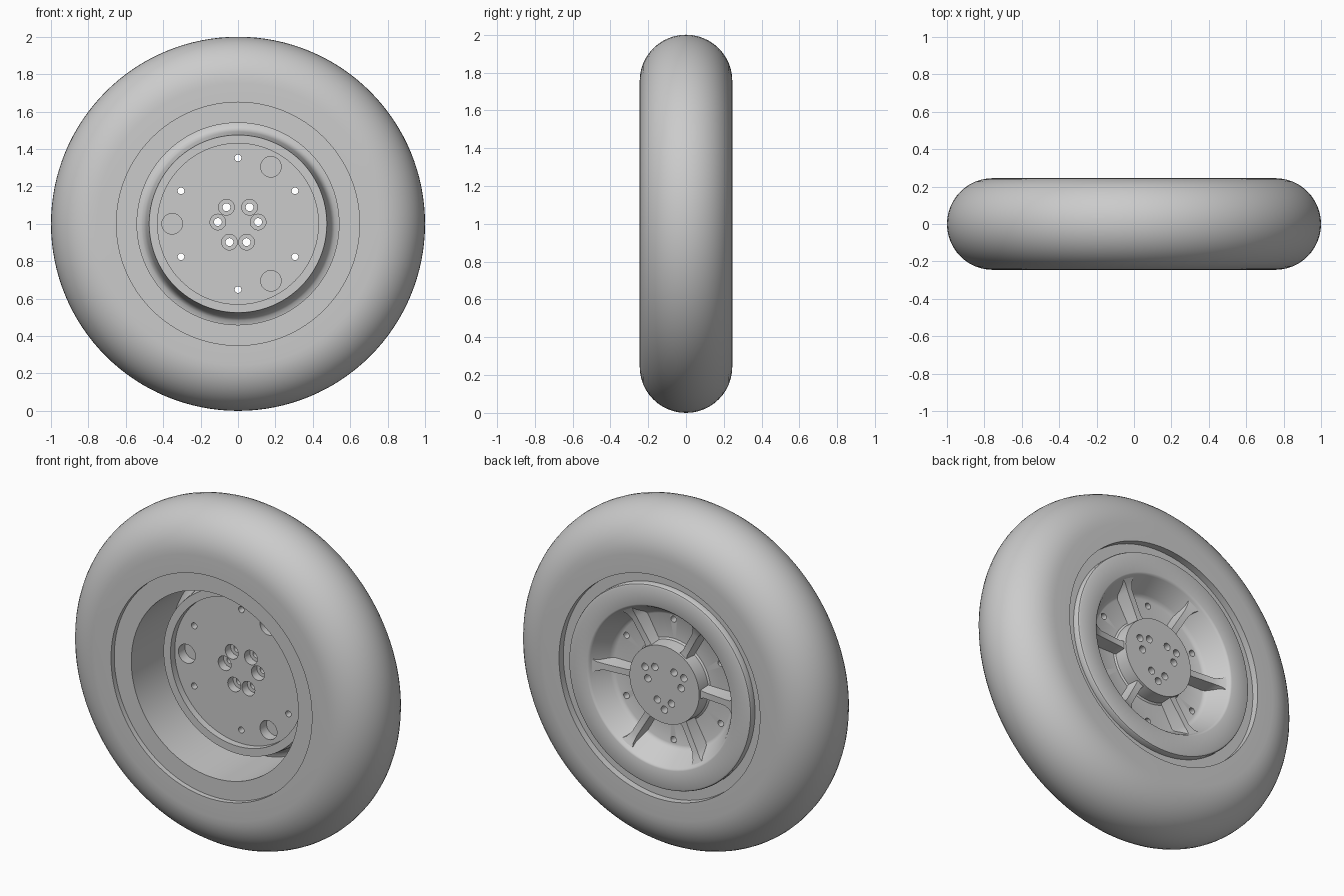
import bpy
import bmesh
from math import sin, cos, pi, radians
from mathutils import Matrix, Vector

cube = bpy.data.objects.get("Cube")
if cube:
    bpy.data.objects.remove(cube)

grey = bpy.data.materials.new("plain grey")
grey.use_nodes = True
grey.diffuse_color = (0.6, 0.6, 0.6, 1)
grey.node_tree.nodes["Principled BSDF"].inputs["Base Color"].default_value = (0.6, 0.6, 0.6, 1)

AXLE = Vector((0, 0, 1))


def lathe(bm, profile, steps, centre=AXLE):
    """Spin a closed (radius, y) outline about a y-parallel axis."""
    verts = [bm.verts.new(centre + Vector((r, y, 0))) for r, y in profile]
    edges = []
    for a, b in zip(verts, verts[1:] + verts[:1]):
        if a.co.x - centre.x > 1e-6 or b.co.x - centre.x > 1e-6:
            edges.append(bm.edges.new((a, b)))
    bmesh.ops.spin(bm, geom=verts + edges, cent=centre, axis=(0, 1, 0),
                   angle=2 * pi, steps=steps)


def finish(bm, name):
    bmesh.ops.remove_doubles(bm, verts=bm.verts, dist=1e-5)
    bmesh.ops.recalc_face_normals(bm, faces=bm.faces)
    mesh = bpy.data.meshes.new(name)
    bm.to_mesh(mesh)
    bm.free()
    obj = bpy.data.objects.new(name, mesh)
    mesh.materials.append(grey)
    bpy.context.collection.objects.link(obj)
    return obj


def select(obj):
    bpy.ops.object.select_all(action='DESELECT')
    obj.select_set(True)
    bpy.context.view_layer.objects.active = obj


def smooth(obj, angle=35):
    select(obj)
    bpy.ops.object.shade_smooth_by_angle(angle=radians(angle))


def polar(radius, degrees):
    a = radians(degrees)
    return AXLE + Vector((radius * cos(a), 0, radius * sin(a)))


# Tyre: round tread, flat sidewalls
half = 0.245
arc = [(0.755 + half * cos(t), half * sin(t))
       for t in (pi * (i / 24 - 0.5) for i in range(25))]
bm = bmesh.new()
lathe(bm, [(0.65, -half)] + arc + [(0.65, half)], 128)
smooth(finish(bm, "tyre"))

# Wheel body: dished disc, deep front well, back flange and hub boss
front = [(0, 0.03), (0.43, 0.03), (0.43, -0.01), (0.475, -0.01), (0.492, 0.11),
         (0.502, 0.14), (0.518, 0.155), (0.54, 0.16), (0.54, -0.215), (0.66, -0.215)]
back = [(0.66, 0.205), (0.59, 0.205), (0.59, 0.232), (0.586, 0.241), (0.576, 0.245),
        (0.472, 0.245), (0.464, 0.242), (0.458, 0.234), (0.40, 0.135), (0.391, 0.122),
        (0.376, 0.115), (0.24, 0.115), (0.23, 0.122), (0.225, 0.2), (0, 0.2)]
bm = bmesh.new()
lathe(bm, front + back, 96)
wheel = finish(bm, "wheel_body")

# Hole cutters
bm = bmesh.new()
bolt = [(0, -0.1), (0.042, -0.1), (0.042, 0.08), (0.021, 0.08), (0.021, 0.3), (0, 0.3)]
blind = [(0, 0.14), (0.021, 0.14), (0.021, 0.3), (0, 0.3)]
vent = [(0, -0.1), (0.018, -0.1), (0.018, 0.3), (0, 0.3)]
pocket = [(0, -0.1), (0.055, -0.1), (0.055, 0.09), (0, 0.09)]
for group in (30, 150, 270):
    for offset in (-25, 25):
        lathe(bm, bolt, 24, polar(0.108, group + offset))
    lathe(bm, blind, 24, polar(0.145, group))
    lathe(bm, pocket, 32, polar(0.352, group + 30))
for i in range(6):
    lathe(bm, vent, 20, polar(0.352, 30 + 60 * i))
cutter = finish(bm, "hole_cutter")
cutter.hide_render = True

cut = wheel.modifiers.new("holes", 'BOOLEAN')
cut.operation = 'DIFFERENCE'
cut.solver = 'EXACT'
cut.object = cutter
select(wheel)
bpy.ops.object.modifier_apply(modifier=cut.name)
bpy.data.objects.remove(cutter)
smooth(wheel)

# Ribs: tapered spokes flaring where they meet the boss and the flange
stations = [(0.2, 0.03, 0.19), (0.245, 0.018, 0.185), (0.39, 0.018, 0.198),
            (0.43, 0.026, 0.212), (0.456, 0.044, 0.226)]
bm = bmesh.new()
for i in range(6):
    turn = Matrix.Translation(AXLE) @ Matrix.Rotation(radians(60 * i), 4, 'Y')
    rings = []
    for r, w, top in stations:
        section = [(-w - 0.01, 0.1), (w + 0.01, 0.1), (w, top), (-w, top)]
        rings.append([bm.verts.new(turn @ Vector((r, y, z))) for z, y in section])
    for a, b in zip(rings, rings[1:]):
        for k in range(4):
            n = (k + 1) % 4
            bm.faces.new((a[k], a[n], b[n], b[k]))
    bm.faces.new(rings[0])
    bm.faces.new(rings[-1])
smooth(finish(bm, "ribs"))
